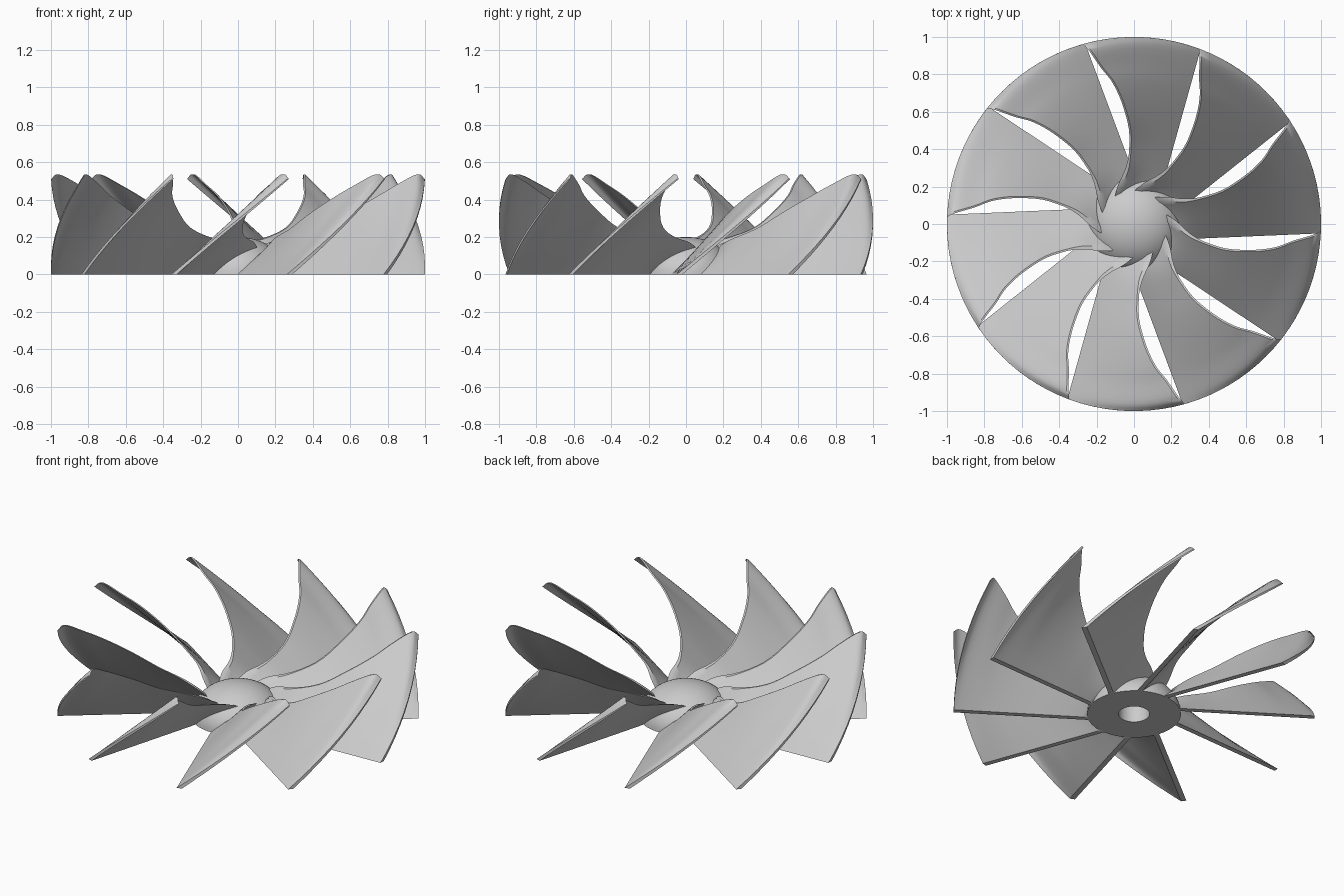
import bpy, bmesh, math
from mathutils import Vector

cube = bpy.data.objects.get("Cube")
if cube:
    bpy.data.objects.remove(cube, do_unlink=True)

BLADES = 10
PITCH = math.tau / BLADES
HUB_R, HUB_H, BORE_R, BORE_D = 0.26, 0.2, 0.086, 0.13

grey = bpy.data.materials.new("light grey")
grey.use_nodes = True
grey.diffuse_color = (0.6, 0.6, 0.6, 1)
grey.node_tree.nodes["Principled BSDF"].inputs["Base Color"].default_value = (0.6, 0.6, 0.6, 1)


def make_mesh(name, bm):
    bmesh.ops.recalc_face_normals(bm, faces=bm.faces)
    mesh = bpy.data.meshes.new(name)
    bm.to_mesh(mesh)
    bm.free()
    mesh.materials.append(grey)
    return mesh


def add_object(name, mesh, turn=0):
    obj = bpy.data.objects.new(name, mesh)
    obj.rotation_euler.z = turn
    bpy.context.collection.objects.link(obj)
    return obj


def smooth(obj, degrees):
    bpy.ops.object.select_all(action="DESELECT")
    obj.select_set(True)
    bpy.context.view_layer.objects.active = obj
    bpy.ops.object.shade_smooth_by_angle(angle=math.radians(degrees))


def spline(points, steps):
    """Catmull-Rom curve through the points."""
    pts = [Vector(p) for p in points]
    pts = [2 * pts[0] - pts[1]] + pts + [2 * pts[-1] - pts[-2]]
    out = []
    for a, b, c, d in zip(pts, pts[1:], pts[2:], pts[3:]):
        for i in range(steps):
            t = i / steps
            out.append(0.5 * (2 * b + (c - a) * t + (2 * a - 5 * b + 4 * c - d) * t ** 2
                              + (3 * b - a - 3 * c + d) * t ** 3))
    return out + [pts[-2]]


# Hub: a dome with a blind bore underneath
bm = bmesh.new()
arc = [(HUB_R * math.cos(i * math.pi / 32), HUB_H * math.sin(i * math.pi / 32)) for i in range(17)]
profile = [(0, BORE_D), (BORE_R, BORE_D), (BORE_R, 0)] + arc
verts = [bm.verts.new((max(x, 0), 0, z)) for x, z in profile]
edges = [bm.edges.new(pair) for pair in zip(verts, verts[1:])]
bmesh.ops.spin(bm, geom=verts + edges, cent=(0, 0, 0), axis=(0, 0, 1), angle=math.tau, steps=64)
bmesh.ops.remove_doubles(bm, verts=bm.verts, dist=1e-4)
smooth(add_object("hub", make_mesh("hub", bm)), 30)

# Blade: the upper edge is given as radius, angle in degrees and height
top_edge = spline([(0.16, 48, 0.13), (0.22, 36, 0.17), (0.306, 24.7, 0.197), (0.466, 21, 0.25),
                   (0.616, 23, 0.335), (0.76, 26.5, 0.42), (0.855, 30, 0.48),
                   (0.96, 32.6, 0.535), (1, 33.8, 0.51)], 4)
ROWS = 10
bm = bmesh.new()
upper, lower = [], []
for r, angle, height in top_edge:
    low = math.asin((-0.093 + 0.043 * r) / r)      # straight lower edge
    root = max(0, 1 - (r - 0.16) / 0.2)            # thicker towards the hub
    for side, grid in ((0, upper), (1, lower)):
        row = []
        for j in range(ROWS + 1):
            s = j / ROWS
            thick = (0.03 * (1 - s) + 0.01 * s + 0.03 * root * s) / r
            high = math.radians(angle) - 0.01 / r
            a = low + (high - low) * s + side * thick
            z = max(height * s, 0.006 if r < HUB_R - 0.02 else 0)
            row.append(bm.verts.new((r * math.cos(a), r * math.sin(a), z)))
        grid.append(row)

for grid in (upper, lower):
    for p, q in zip(grid, grid[1:]):
        for j in range(ROWS):
            bm.faces.new((p[j], p[j + 1], q[j + 1], q[j]))
for k in (0, ROWS):                                # lower and upper rims
    for i in range(len(upper) - 1):
        bm.faces.new((upper[i][k], upper[i + 1][k], lower[i + 1][k], lower[i][k]))
for i in (0, -1):                                  # root and tip rims
    for j in range(ROWS):
        bm.faces.new((upper[i][j], upper[i][j + 1], lower[i][j + 1], lower[i][j]))
blade = make_mesh("blade", bm)

for n in range(BLADES):
    obj = add_object(f"blade_{n + 1}", blade, n * PITCH)
    if n == 0:
        smooth(obj, 35)
